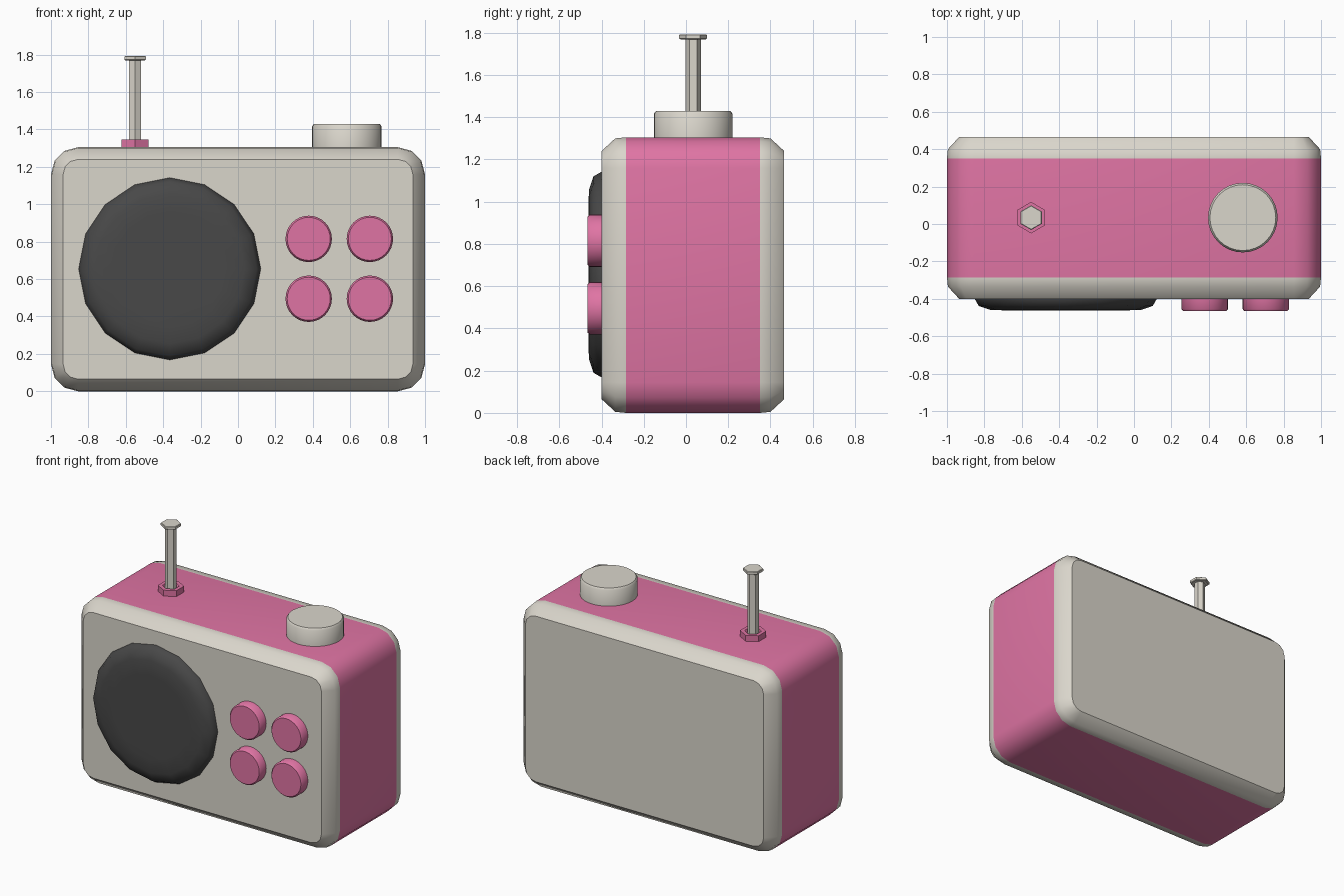
import bpy
from math import pi, cos, sin, radians

if "Cube" in bpy.data.objects:
    bpy.data.objects.remove(bpy.data.objects["Cube"])


def material(name, r, g, b):
    m = bpy.data.materials.new(name)
    m.diffuse_color = (r, g, b, 1)
    m.use_nodes = True
    m.node_tree.nodes["Principled BSDF"].inputs["Base Color"].default_value = m.diffuse_color
    return m


CREAM = material("warm_cream", 0.70, 0.67, 0.60)
PINK = material("rose_pink", 0.74, 0.175, 0.37)
DARK = material("charcoal", 0.065, 0.065, 0.065)


def loft(name, rings, mats, smooth=44):
    """Skin a stack of equal-length rings (ordered so faces point out) and cap both ends."""
    n = len(rings[0])
    verts = [p for ring in rings for p in ring]
    faces = [tuple(reversed(range(n)))]
    for k in range(len(rings) - 1):
        for i in range(n):
            a, b = k * n + i, k * n + (i + 1) % n
            faces.append((a, b, b + n, a + n))
    last = (len(rings) - 1) * n
    faces.append(tuple(range(last, last + n)))
    mesh = bpy.data.meshes.new(name)
    mesh.from_pydata(verts, [], faces)
    for m in mats:
        mesh.materials.append(m)
    mesh.shade_smooth()
    mesh.set_sharp_from_angle(angle=radians(smooth))
    ob = bpy.data.objects.new(name, mesh)
    bpy.context.collection.objects.link(ob)
    return ob


def turned(name, profile, sides, centre, mat, front=False, phase=0.0, smooth=44):
    """Turn a (radius, height) profile upward, or toward the front (-y)."""
    cx, cy, cz = centre
    rings = []
    for r, h in profile:
        ring = []
        for i in range(sides):
            t = phase + 2 * pi * i / sides
            u, v = r * cos(t), r * sin(t)
            ring.append((cx + u, cy - h, cz + v) if front else (cx + u, cy + v, cz + h))
        rings.append(ring)
    return loft(name, rings, [mat], smooth)


def rounded_rect(y, inset, radius=0.145, steps=3):
    """Rounded case outline in the xz plane."""
    r = radius - inset
    hx, hz, mid = 1.0 - inset - r, 0.6525 - inset - r, 0.6525
    ring = []
    for q, (sx, sz) in enumerate([(1, 1), (-1, 1), (-1, -1), (1, -1)]):
        for s in range(steps + 1):
            t = pi / 2 * (q + s / steps)
            ring.append((sx * hx + r * cos(t), y, mid + sz * hz + r * sin(t)))
    return ring


# Case: cream front and back shells with a pink band between
outline = [(0.465, 0.065), (0.40, 0.005), (0.35, 0), (-0.285, 0), (-0.335, 0.005), (-0.40, 0.065)]
case = loft("radio_case", [rounded_rect(y, i) for y, i in outline], [CREAM, PINK])
for f in case.data.polygons:
    if abs(f.normal.y) < 0.02 and -0.28 < f.center.y < 0.34:
        f.material_index = 1

# Speaker dome on the front
turned("speaker", [(0.487, -0.02), (0.487, 0), (0.465, 0.038), (0.40, 0.06), (0.30, 0.062)],
       16, (-0.365, -0.40, 0.655), DARK, front=True, smooth=50)

# Four push buttons
for ix, x in enumerate((0.378, 0.705)):
    for iz, z in enumerate((0.495, 0.815)):
        turned(f"button_{ix}_{iz}", [(0.124, -0.02), (0.124, 0.055), (0.115, 0.066)],
               32, (x, -0.40, z), PINK, front=True)

# Tuning dial on top
turned("tuning_dial", [(0.186, -0.02), (0.186, 0.112), (0.176, 0.125)],
       32, (0.582, 0.034, 1.305), CREAM)

# Antenna: hexagonal collar with recess, rod and cap
spot = (-0.55, 0.034, 1.305)
turned("antenna_collar", [(0.084, -0.02), (0.084, 0.042), (0.055, 0.042), (0.045, 0.025)],
       6, spot, PINK, phase=pi / 6, smooth=20)
turned("antenna_rod", [(0.037, -0.02), (0.037, 0.468)], 6, spot, CREAM, phase=pi / 6, smooth=20)
turned("antenna_cap", [(0.060, 0.464), (0.066, 0.468), (0.066, 0.484), (0.062, 0.487)],
       6, spot, CREAM, phase=pi / 6, smooth=20)
